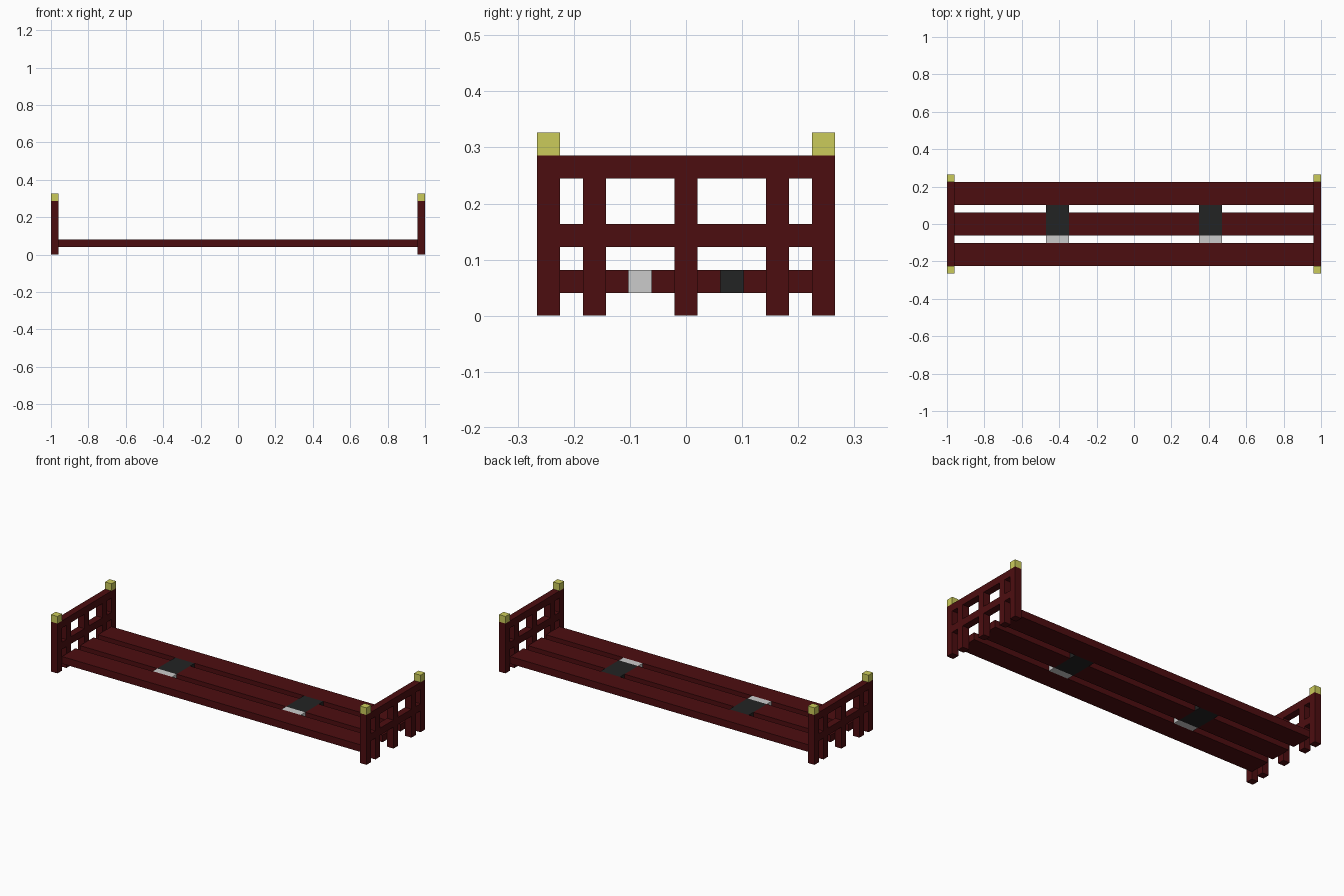
import bpy

if "Cube" in bpy.data.objects:
    bpy.data.objects.remove(bpy.data.objects["Cube"])

U = 2 / 49  # block size: the model is 49 blocks long


def mat(name, rgb):
    m = bpy.data.materials.new(name)
    m.diffuse_color = (*rgb, 1)
    m.use_nodes = True
    m.node_tree.nodes["Principled BSDF"].inputs["Base Color"].default_value = m.diffuse_color
    return m


RED = mat("dark red", (0.073, 0.004, 0.005))
YELLOW = mat("pale yellow", (0.60, 0.60, 0.105))
GREY = mat("light grey", (0.60, 0.60, 0.60))
BLACK = mat("charcoal", (0.0165, 0.0168, 0.0168))


def box(name, material, x, y, z):
    """Box from (low, high) ranges given in block units."""
    bpy.ops.mesh.primitive_cube_add(size=1)
    o = bpy.context.object
    o.name = name
    for v in o.data.vertices:
        v.co = [(r[0] + (r[1] - r[0]) * (c + 0.5)) * U
                for c, r in zip(v.co, (x, y, z))]
    o.data.materials.append(material)
    return o


# End frames: corner posts with caps, inner legs and cross rails
for side, x in (("left", (-24.5, -23.5)), ("right", (23.5, 24.5))):
    for y in (-6, 6):
        yr = (y - 0.5, y + 0.5)
        box(side + "_corner_post", RED, x, yr, (0, 7))
        box(side + "_post_cap", YELLOW, x, yr, (7, 8))
    for y in (-4, 0, 4):
        box(side + "_inner_leg", RED, x, (y - 0.5, y + 0.5), (0, 6))
    box(side + "_top_rail", RED, x, (-5.5, 5.5), (6, 7))
    # Middle rail runs in pieces between the legs
    for y in ((-5.5, -4.5), (-3.5, -0.5), (0.5, 3.5), (4.5, 5.5)):
        box(side + "_middle_rail", RED, x, y, (3, 4))

# Long planks
Z = (1, 2)
box("front_plank", RED, (-23.5, 23.5), (-5.5, -2.5), Z)
box("back_plank", RED, (-23.5, 23.5), (2.5, 5.5), Z)
for x in ((-23.5, -11.5), (-8.5, 8.5), (11.5, 23.5)):
    box("middle_plank", RED, x, (-1.5, 1.5), Z)

# Cross straps joining the planks
for x in ((-11.5, -8.5), (8.5, 11.5)):
    box("strap", BLACK, x, (-1.5, 2.5), Z)
    box("strap_end", GREY, x, (-2.5, -1.5), Z)
